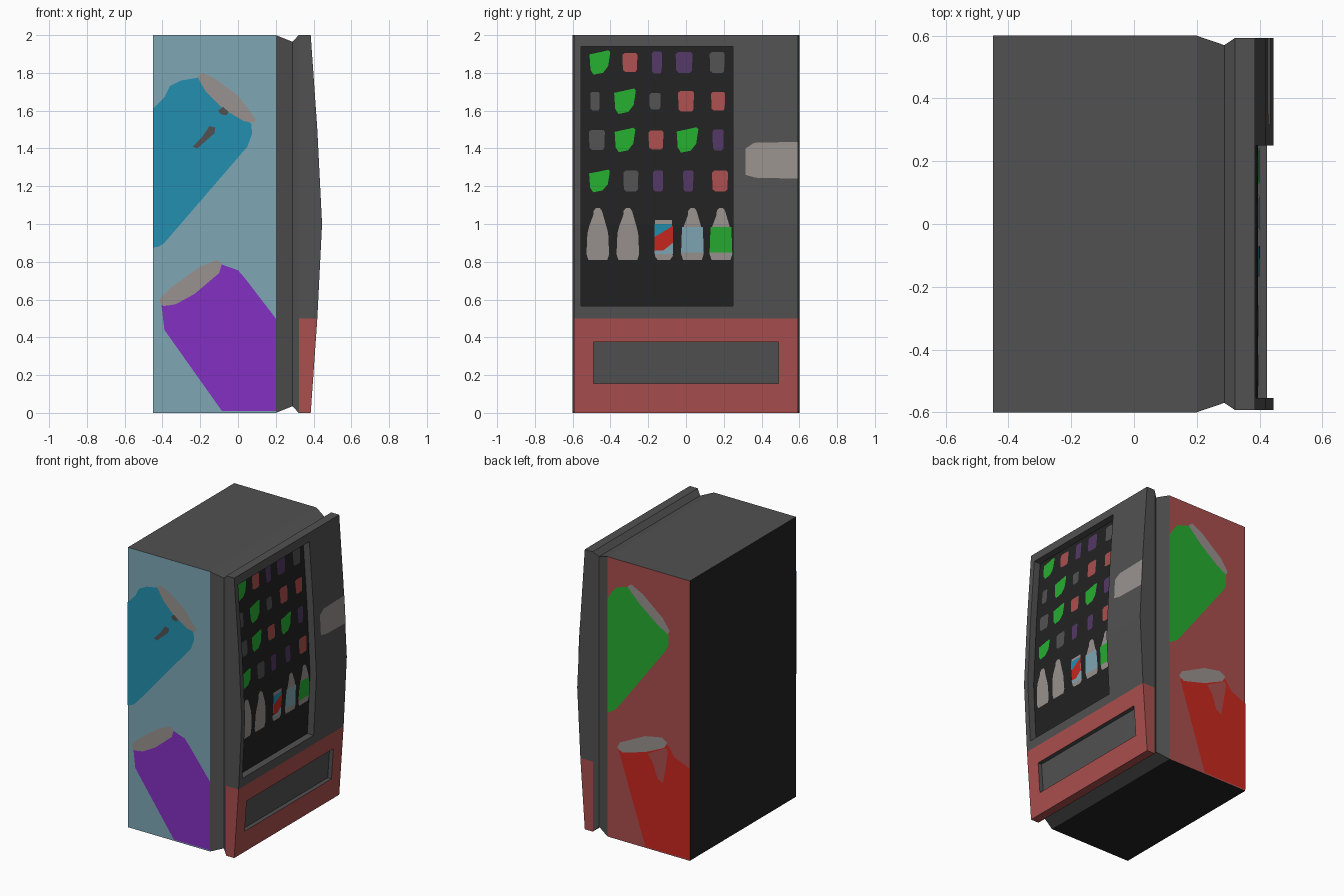
import bpy, bmesh
from mathutils import Vector

if "Cube" in bpy.data.objects:
    bpy.data.objects.remove(bpy.data.objects["Cube"])


def lin(c):
    c /= 255
    return c / 12.92 if c <= 0.04045 else ((c + 0.055) / 1.055) ** 2.4


def material(name, *rgb):
    m = bpy.data.materials.new(name)
    m.diffuse_color = [min(1, lin(c) * 1.06) for c in rgb] + [1]
    m.use_nodes = True
    m.node_tree.nodes["Principled BSDF"].inputs["Base Color"].default_value = m.diffuse_color
    return m


M = {
    "dark": material("dark grey", 79, 79, 79),
    "black": material("black", 33, 33, 33),
    "light": material("light grey", 149, 142, 139),
    "teal": material("pale teal", 123, 163, 176),
    "blue": material("blue", 34, 139, 170),
    "violet": material("violet", 128, 46, 189),
    "muted": material("muted red", 166, 77, 76),
    "green": material("green", 36, 168, 46),
    "red": material("bright red", 196, 38, 30),
    "plum": material("plum", 80, 54, 98),
}


def finish(bm, name, mats):
    me = bpy.data.meshes.new(name)
    bm.to_mesh(me)
    bm.free()
    for m in mats:
        me.materials.append(M[m])
    ob = bpy.data.objects.new(name, me)
    bpy.context.collection.objects.link(ob)
    return ob


CURVE = [(0, .385), (.5, .42), (1, .445), (1.5, .42), (2, .385)]


def door_x(z):
    for (z0, x0), (z1, x1) in zip(CURVE, CURVE[1:]):
        if z <= z1:
            return x0 + (x1 - x0) * (z - z0) / (z1 - z0)
    return CURVE[-1][1]


# Cabinet with tapered neck behind the door: rings along x
bm = bmesh.new()
rings = []
for x, y, z0, z1 in [(-.45, .6, 0, 2), (.2, .6, 0, 2), (.288, .57, .035, 1.965), (.322, .593, 0, 2)]:
    rings.append([bm.verts.new((x, a, b)) for a, b in [(-y, z0), (y, z0), (y, z1), (-y, z1)]])
bm.faces.new(rings[0]).material_index = 1
for i, (a, b) in enumerate(zip(rings, rings[1:])):
    for k, colour in enumerate([1, 3, 0, 2]):    # bottom, right, top, left
        f = bm.faces.new((a[k], a[(k + 1) % 4], b[(k + 1) % 4], b[k]))
        f.material_index = colour if i == 0 else 0
bmesh.ops.recalc_face_normals(bm, faces=bm.faces)
finish(bm, "cabinet", ["dark", "black", "teal", "muted"])

# Door: bowed front grid, rim drawn back, window and tray pushed in
bm = bmesh.new()
ZS = [0, .155, .375, .5, .565, 1, 1.5, 1.94, 2]
YS = [-.593, -.555, -.49, .25, .49, .593]
g = [[bm.verts.new((door_x(z), y, z)) for y in YS] for z in ZS]
for i in range(len(ZS) - 1):
    for j in range(len(YS) - 1):
        bm.faces.new((g[i][j], g[i][j + 1], g[i + 1][j + 1], g[i + 1][j]))
front = list(bm.faces)
rim = [e for e in bm.edges if e.is_boundary]
for v in bmesh.ops.extrude_edge_only(bm, edges=rim)["geom"]:
    if isinstance(v, bmesh.types.BMVert):
        v.co.x = .322


def recess(y0, y1, z0, z1, depth, colour, wall):
    def inside(f):
        c = f.calc_center_median()
        return y0 < c.y < y1 and z0 < c.z < z1
    region = [f for f in front if f.is_valid and inside(f)]
    old = set(bm.faces) - set(region)
    new = bmesh.ops.extrude_face_region(bm, geom=region)["geom"]
    bmesh.ops.translate(bm, vec=(-depth, 0, 0),
                        verts=[v for v in new if isinstance(v, bmesh.types.BMVert)])
    left = [f for f in region if f.is_valid and f not in new]
    if left:
        bmesh.ops.delete(bm, geom=left, context="FACES_ONLY")
    for f in bm.faces:
        if f not in old:
            f.material_index = wall
    for f in new:
        if isinstance(f, bmesh.types.BMFace):
            f.material_index = colour


for f in bm.faces:                               # red kick panel below z = 0.5
    if f.calc_center_median().z < .5:
        f.material_index = 2
recess(-.555, .25, .565, 1.94, .05, 1, 0)
recess(-.49, .49, .155, .375, .03, 0, 0)
bmesh.ops.recalc_face_normals(bm, faces=bm.faces)
finish(bm, "door", ["dark", "black", "muted"])

# Thin painted plates, given as 2D outlines laid on one of the surfaces
SURF = {
    "left": (lambda u, z, o: (u, -.6 - o, z), Vector((0, -1, 0))),
    "right": (lambda u, z, o: (u, .6 + o, z), Vector((0, 1, 0))),
    "glass": (lambda u, z, o: (door_x(z) - .05 + o, u, z), Vector((1, 0, 0))),
    "door": (lambda u, z, o: (door_x(z) + o, u, z), Vector((1, 0, 0))),
}


def plate(name, surf, colour, pts, layer=1):
    put, out = SURF[surf]
    bm = bmesh.new()
    bm.faces.new([bm.verts.new((u, 0, z)) for u, z in pts])
    bmesh.ops.triangulate(bm, faces=bm.faces)
    for h in (.5, 1, 1.5):
        bmesh.ops.bisect_plane(bm, geom=bm.verts[:] + bm.edges[:] + bm.faces[:],
                               plane_co=(0, 0, h), plane_no=(0, 0, 1))
    for v in bm.verts:
        v.co = put(v.co.x, v.co.z, layer * .0025)
    bm.normal_update()
    for f in bm.faces:
        if f.normal.dot(out) < 0:
            f.normal_flip()
    finish(bm, name, [colour])


# Pictures on the left side
plate("blue_can", "left", "blue",
      [(-.45, 1.61), (-.39, 1.67), (-.36, 1.73), (-.3, 1.76), (-.21, 1.775), (.07, 1.53),
       (.075, 1.48), (.05, 1.41), (-.39, .9), (-.42, .88), (-.45, .875)])
plate("blue_can_lid", "left", "light",
      [(-.215, 1.78), (-.19, 1.80), (-.13, 1.775), (0, 1.68), (.095, 1.555), (.085, 1.535),
       (.03, 1.545), (-.08, 1.61), (-.17, 1.7)], 2)
plate("blue_can_mark", "left", "dark",
      [(-.24, 1.41), (-.215, 1.4), (-.125, 1.48), (-.12, 1.51), (-.15, 1.52), (-.19, 1.46)], 3)
plate("blue_can_dot", "left", "dark",
      [(-.105, 1.6), (-.08, 1.62), (-.05, 1.595), (-.06, 1.575), (-.09, 1.58)], 3)
plate("violet_can", "left", "violet",
      [(-.405, .57), (-.39, .44), (-.085, .01), (.2, .01), (.2, .5), (.035, .715), (0, .755), (-.085, .785)])
plate("violet_can_lid", "left", "light",
      [(-.415, .585), (-.41, .61), (-.36, .66), (-.2, .775), (-.11, .81), (-.085, .79),
       (-.1, .74), (-.23, .63), (-.33, .575), (-.395, .565)], 2)

# Pictures on the right side
plate("green_can", "right", "green",
      [(.2, 1.7), (.17, 1.75), (.13, 1.8), (.03, 1.83), (-.28, 1.6), (-.285, 1.5),
       (-.26, 1.45), (.13, .93), (.2, .885)])
plate("green_can_lid", "right", "light",
      [(.04, 1.83), (.01, 1.855), (-.08, 1.81), (-.24, 1.68), (-.295, 1.6), (-.28, 1.575),
       (-.2, 1.62), (-.06, 1.73)], 2)
plate("red_can", "right", "red",
      [(.11, .64), (-.1, .01), (-.45, .01), (-.45, .66), (-.33, .71), (-.28, .78)])
plate("red_can_lid", "right", "light",
      [(.12, .66), (.1, .7), (-.1, .8), (-.23, .825), (-.275, .8), (-.25, .755), (-.1, .685), (.08, .635)], 2)
plate("red_can_gap", "right", "muted",
      [(-.12, .68), (-.27, .76), (-.28, .73), (-.2, .66), (-.26, .6), (-.24, .5), (-.2, .52), (-.16, .63)], 2)

# Coin and card panel
plate("payment_panel", "door", "light",
      [(.315, 1.26), (.37, 1.245), (.593, 1.24), (.593, 1.435), (.36, 1.43), (.315, 1.4)])

# Snack rows: colour, centre y, width, height
BAG = [(-.5, .33), (0, .42), (.42, .5), (.5, .42), (.4, -.15), (.15, -.42), (-.3, -.5), (-.45, -.3)]
PACK = [(-.5, .4), (-.35, .5), (.4, .5), (.5, .4), (.46, -.4), (.35, -.5), (-.3, -.5), (-.46, -.4)]
ROWS = [
    (1.855, [("green", -.456, .11, .13), ("muted", -.297, .08, .1), ("plum", -.154, .055, .115),
             ("plum", -.01, .09, .11), ("dark", .165, .08, .11)]),
    (1.65, [("dark", -.482, .05, .1), ("green", -.323, .115, .135), ("dark", -.164, .06, .085),
            ("muted", 0, .085, .11), ("muted", .17, .075, .1)]),
    (1.445, [("dark", -.472, .085, .105), ("green", -.323, .11, .13), ("muted", -.159, .08, .1),
             ("green", .008, .115, .135), ("plum", .17, .06, .11)]),
    (1.228, [("green", -.458, .11, .12), ("dark", -.292, .08, .11), ("plum", -.148, .055, .11),
             ("plum", .012, .055, .11), ("muted", .18, .085, .11)]),
]
for r, (z, items) in enumerate(ROWS):
    for c, (colour, y, w, h) in enumerate(items):
        shape = BAG if colour == "green" else PACK
        plate(f"snack_{r + 1}_{c + 1}", "glass", colour, [(y + u * w, z + v * h) for u, v in shape])

# Bottom row: bottles with labels and one can
HALF = [(.05, .81), (.06, .84), (.055, .95), (.045, .99), (.024, 1.02), (.022, 1.07), (.01, 1.085)]
for i, (y, label) in enumerate([(-.467, None), (-.308, None), (.034, "teal"), (.185, "green")]):
    plate(f"bottle_{i + 1}", "glass", "light",
          [(y + u, z) for u, z in HALF] + [(y - u, z) for u, z in reversed(HALF)])
    if label:
        plate(f"bottle_label_{i + 1}", "glass", label,
              [(y - .06, .85), (y + .06, .85), (y + .055, .985), (y - .055, .985)], 2)
plate("small_can", "glass", "light",
      [(-.165, .83), (-.15, .81), (-.085, .81), (-.07, .83), (-.075, 1.02), (-.165, 1.02)])
plate("small_can_base", "glass", "teal", [(-.168, .84), (-.07, .84), (-.07, .91), (-.168, .91)], 2)
plate("small_can_top", "glass", "blue", [(-.168, .91), (-.07, .95), (-.075, 1.0), (-.168, 1.0)], 2)
plate("small_can_stripe", "glass", "red", [(-.168, .86), (-.12, .86), (-.07, .9), (-.07, .99), (-.168, .93)], 3)
